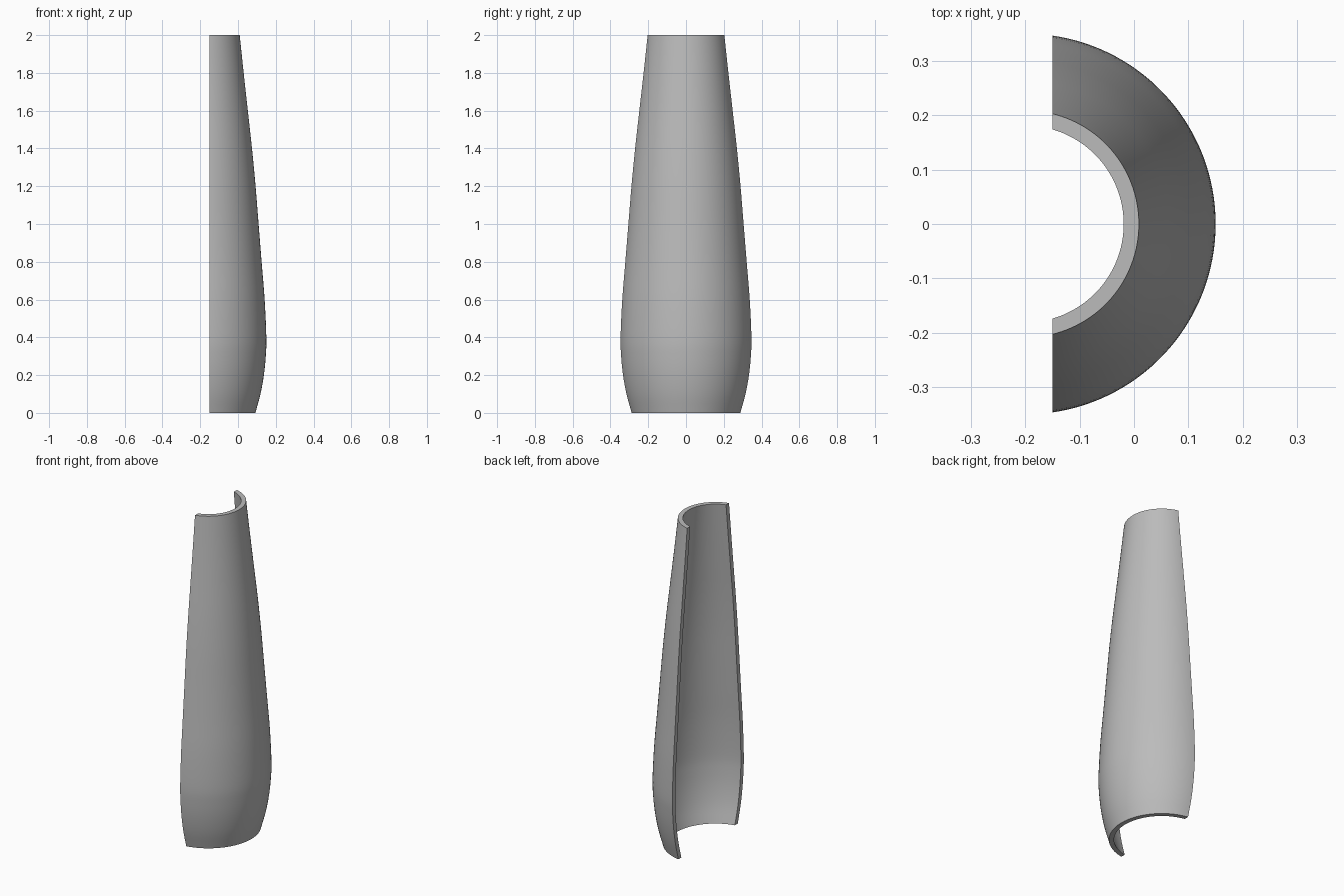
import bpy, bmesh, math
from mathutils import Vector

cube = bpy.data.objects.get("Cube")
if cube:
    bpy.data.objects.remove(cube, do_unlink=True)

AXIS_X, CUT_X, WALL = -0.2, -0.15, 0.028
SEGMENTS, STEPS = 64, 4

# Outer profile as (radius, height)
PROFILE = [Vector(p) for p in (
    (0.292, 0), (0.319, 0.1), (0.337, 0.2), (0.347, 0.3), (0.35, 0.4),
    (0.341, 0.6), (0.325, 0.8), (0.309, 1.0), (0.293, 1.2),
    (0.274, 1.4), (0.252, 1.6), (0.230, 1.8), (0.209, 2.0))]


def smooth_profile(pts):
    """Catmull-Rom curve through the profile points."""
    ext = [2 * pts[0] - pts[1]] + pts + [2 * pts[-1] - pts[-2]]
    out = []
    for a, b, c, d in zip(ext, ext[1:], ext[2:], ext[3:]):
        for i in range(STEPS):
            t = i / STEPS
            out.append(0.5 * (2 * b + (c - a) * t + (2 * a - 5 * b + 4 * c - d) * t * t
                              + (3 * b - a - 3 * c + d) * t ** 3))
    return out + [pts[-1]]


def arc(bm, radius, z):
    """Part of a circle lying in front of the flat cut plane."""
    end = math.acos((CUT_X - AXIS_X) / radius)
    angles = [end * (2 * i / SEGMENTS - 1) for i in range(SEGMENTS + 1)]
    return [bm.verts.new((AXIS_X + radius * math.cos(a), radius * math.sin(a), z))
            for a in angles]


# Half shell: each level is a closed loop of outer arc and reversed inner arc
bm = bmesh.new()
loops = []
for p in smooth_profile(PROFILE):
    loops.append(arc(bm, p.x, p.y) + arc(bm, p.x - WALL, p.y)[::-1])
n = len(loops[0])
for low, high in zip(loops, loops[1:]):
    for i in range(n):
        j = (i + 1) % n
        bm.faces.new((low[i], low[j], high[j], high[i]))

# Rims at the bottom and top
for loop in (loops[0], loops[-1]):
    for i in range(SEGMENTS):
        bm.faces.new((loop[i], loop[i + 1], loop[n - 2 - i], loop[n - 1 - i]))
bmesh.ops.recalc_face_normals(bm, faces=bm.faces)

mesh = bpy.data.meshes.new("half_shell")
bm.to_mesh(mesh)
bm.free()
shell = bpy.data.objects.new("half_shell", mesh)
bpy.context.collection.objects.link(shell)

# Plain grey material
grey = bpy.data.materials.new("grey")
grey.use_nodes = True
color = (0.5, 0.5, 0.5, 1)
grey.diffuse_color = color
grey.node_tree.nodes["Principled BSDF"].inputs["Base Color"].default_value = color
mesh.materials.append(grey)

# Smooth walls with sharp rims
bpy.ops.object.select_all(action='DESELECT')
shell.select_set(True)
bpy.context.view_layer.objects.active = shell
bpy.ops.object.shade_smooth_by_angle(angle=math.radians(35))
